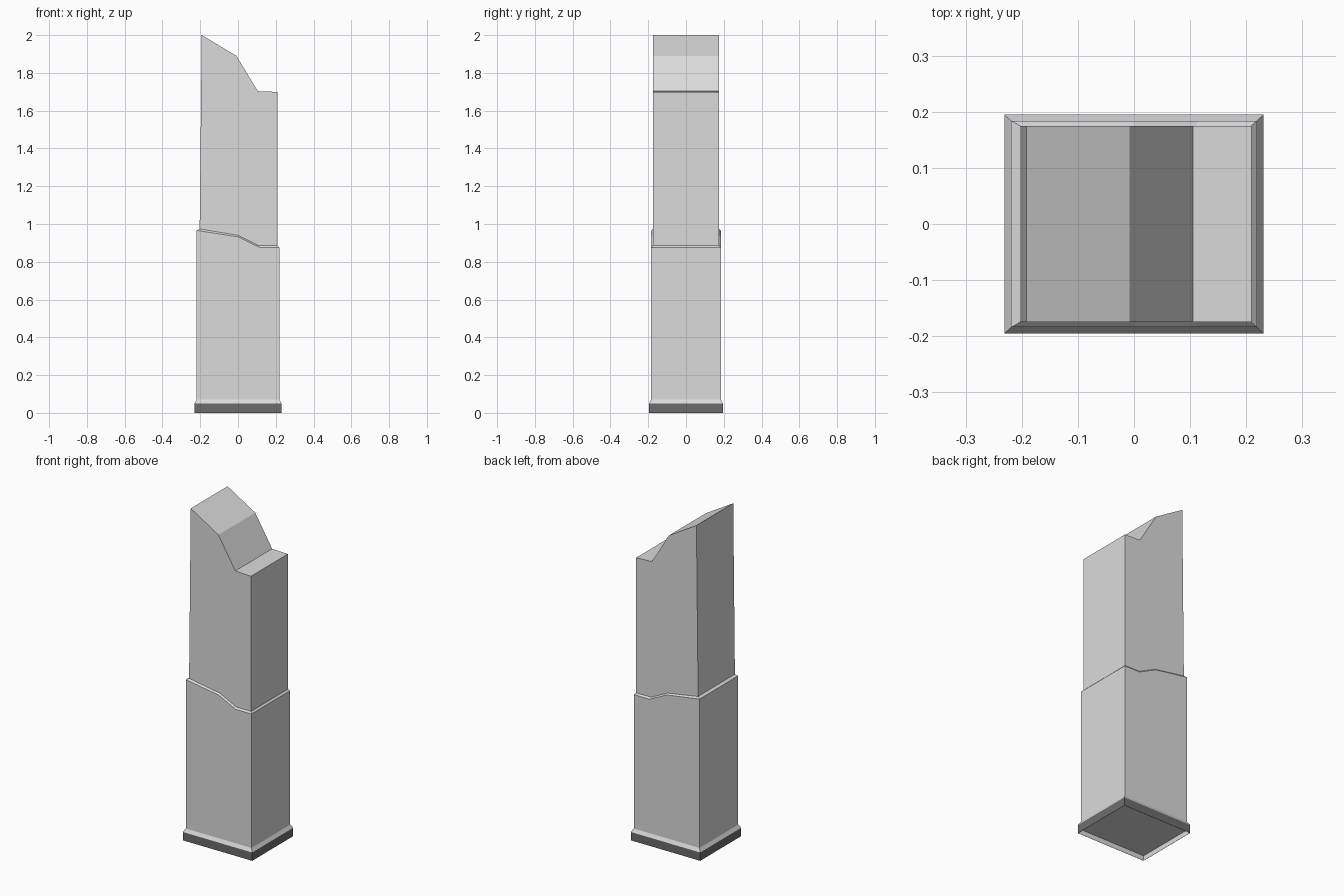
import bpy
import bmesh

cube = bpy.data.objects.get("Cube")
if cube:
    bpy.data.objects.remove(cube, do_unlink=True)


def material(name, colour):
    m = bpy.data.materials.new(name)
    m.use_nodes = True
    m.diffuse_color = (*colour, 1)
    m.node_tree.nodes["Principled BSDF"].inputs["Base Color"].default_value = m.diffuse_color
    return m


FACADE = material("facade grey", (0.71, 0.71, 0.71))
PLINTH = material("plinth dark grey", (0.155, 0.152, 0.145))


def loft(name, sections, mats, cap_top=None, cap_bottom=None):
    """Stack four-station sections (half depth, [(x, z), ...]) and bridge them."""
    bm = bmesh.new()
    rings = []
    for depth, line in sections:
        front = [bm.verts.new((x, -depth, z)) for x, z in line]
        back = [bm.verts.new((x, depth, z)) for x, z in line]
        rings.append(front + back[::-1])
    n = len(rings[0])
    for low, high, index in zip(rings, rings[1:], mats):
        for i in range(n):
            j = (i + 1) % n
            bm.faces.new((low[i], low[j], high[j], high[i])).material_index = index
    # Caps run as strips from front to back
    for ring, index, flip in ((rings[-1], cap_top, False), (rings[0], cap_bottom, True)):
        if index is None:
            continue
        for i in range(n // 2 - 1):
            quad = (ring[i], ring[i + 1], ring[n - 2 - i], ring[n - 1 - i])
            bm.faces.new(quad[::-1] if flip else quad).material_index = index
    mesh = bpy.data.meshes.new(name)
    bm.to_mesh(mesh)
    bm.free()
    mesh.materials.append(FACADE)
    mesh.materials.append(PLINTH)
    obj = bpy.data.objects.new(name, mesh)
    bpy.context.collection.objects.link(obj)
    return obj


def level(half_width, z):
    return [(x, z) for x in (-half_width, 0, 0.11, half_width)]


# Plinth: pale recessed underside, dark band and sloped shoulder
loft("plinth", [
    (0.194, level(0.23, 0.03)),
    (0.194, level(0.23, 0)),
    (0.195, level(0.231, 0)),
    (0.195, level(0.231, 0.05)),
    (0.184, level(0.219, 0.07)),
], [0, 1, 1, 0], cap_bottom=0)

# Lower block with a stepped, sloping ledge
shoulder = [(-0.219, 0.966), (0, 0.932), (0.115, 0.876), (0.219, 0.876)]
ledge = [(-0.203, 0.974), (0, 0.94), (0.11, 0.886), (0.209, 0.886)]
loft("lower_block", [
    (0.184, level(0.219, 0.07)),
    (0.184, shoulder),
    (0.175, ledge),
], [0, 0])

# Upper tower with an angled crown
crown = [(-0.192, 2.0), (-0.008, 1.89), (0.105, 1.703), (0.209, 1.699)]
loft("upper_tower", [(0.175, ledge), (0.175, crown)], [0], cap_top=0)
